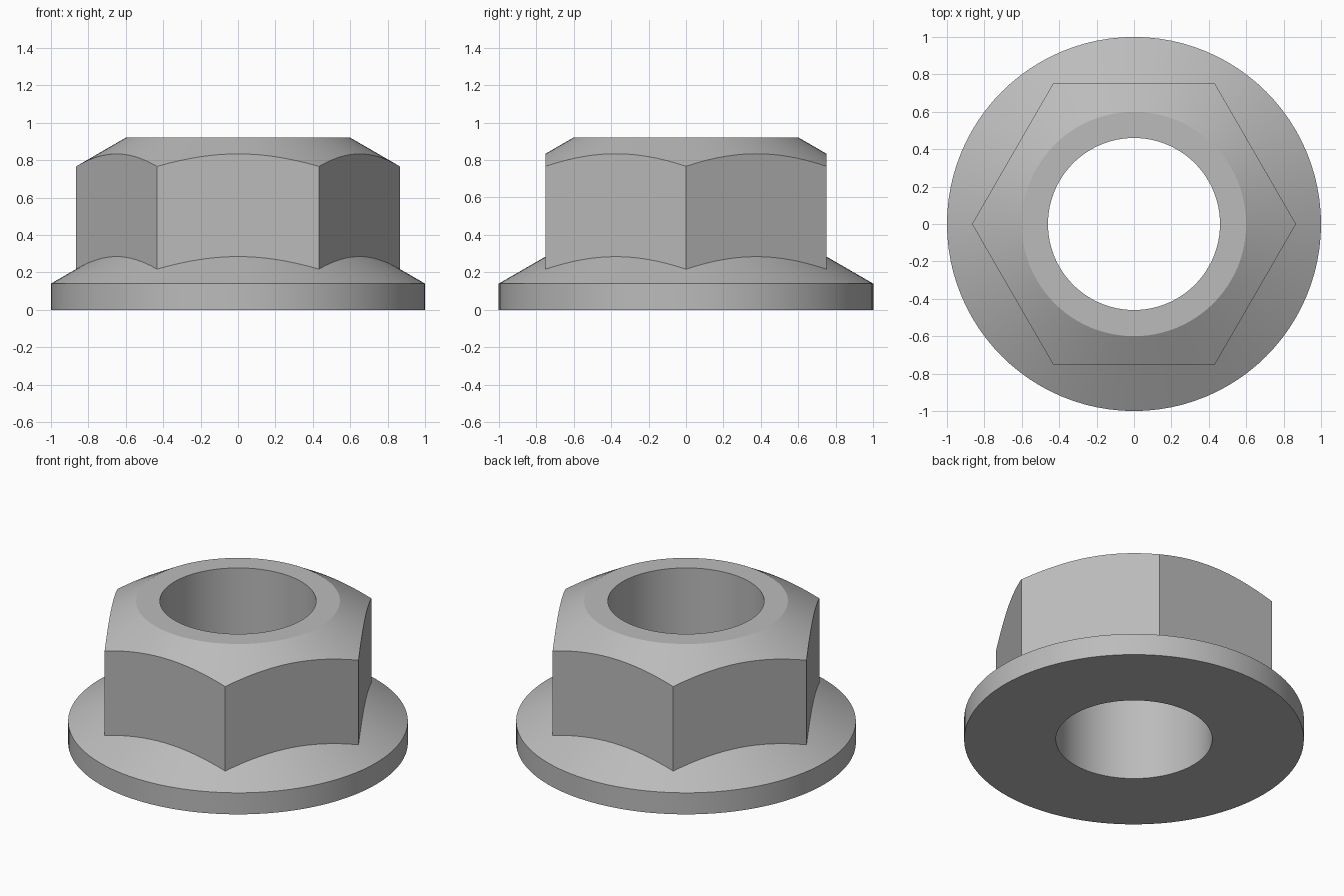
import bpy
import bmesh
from math import cos, radians, sin, tan, tau

if "Cube" in bpy.data.objects:
    bpy.data.objects.remove(bpy.data.objects["Cube"], do_unlink=True)

SEGMENTS = 96        # multiple of six, so every hex corner gets a vertex
BORE, FLANGE, APOTHEM, CROWN = 0.46, 1.0, 0.75, 0.6
RIM, HEIGHT = 0.14, 0.92
SLOPE = tan(radians(30))

steel = bpy.data.materials.new("plain_grey_steel")
steel.use_nodes = True
grey = (0.5, 0.5, 0.5, 1)
steel.diffuse_color = grey
steel.node_tree.nodes["Principled BSDF"].inputs["Base Color"].default_value = grey


def hex_radius(angle):
    """Distance from the axis to the hexagon, with corners on the x axis."""
    return APOTHEM / cos(angle % (tau / 6) - tau / 12)


def section(angle):
    """Closed half section of the nut in the given direction."""
    r = hex_radius(angle)
    return [
        (BORE, 0), (FLANGE, 0), (FLANGE, RIM),
        (r, RIM + (FLANGE - r) * SLOPE),       # foot of the hex on the flange cone
        (r, HEIGHT - (r - CROWN) * SLOPE),     # chamfer curve on the hex flats
        (CROWN, HEIGHT), (BORE, HEIGHT),
    ]


# Sweep the section around the axis
bm = bmesh.new()
columns = []
for i in range(SEGMENTS):
    a = tau * i / SEGMENTS
    columns.append([bm.verts.new((r * cos(a), r * sin(a), z)) for r, z in section(a)])
for i, here in enumerate(columns):
    there = columns[(i + 1) % SEGMENTS]
    for j in range(len(here)):
        k = (j + 1) % len(here)
        bm.faces.new((here[j], there[j], there[k], here[k]))
bmesh.ops.recalc_face_normals(bm, faces=bm.faces)

mesh = bpy.data.meshes.new("hex_flange_nut")
bm.to_mesh(mesh)
bm.free()
mesh.materials.append(steel)
nut = bpy.data.objects.new("hex_flange_nut", mesh)
bpy.context.collection.objects.link(nut)

# Smooth round walls, crisp edges
bpy.ops.object.select_all(action="DESELECT")
nut.select_set(True)
bpy.context.view_layer.objects.active = nut
bpy.ops.object.shade_smooth_by_angle(angle=radians(20))
